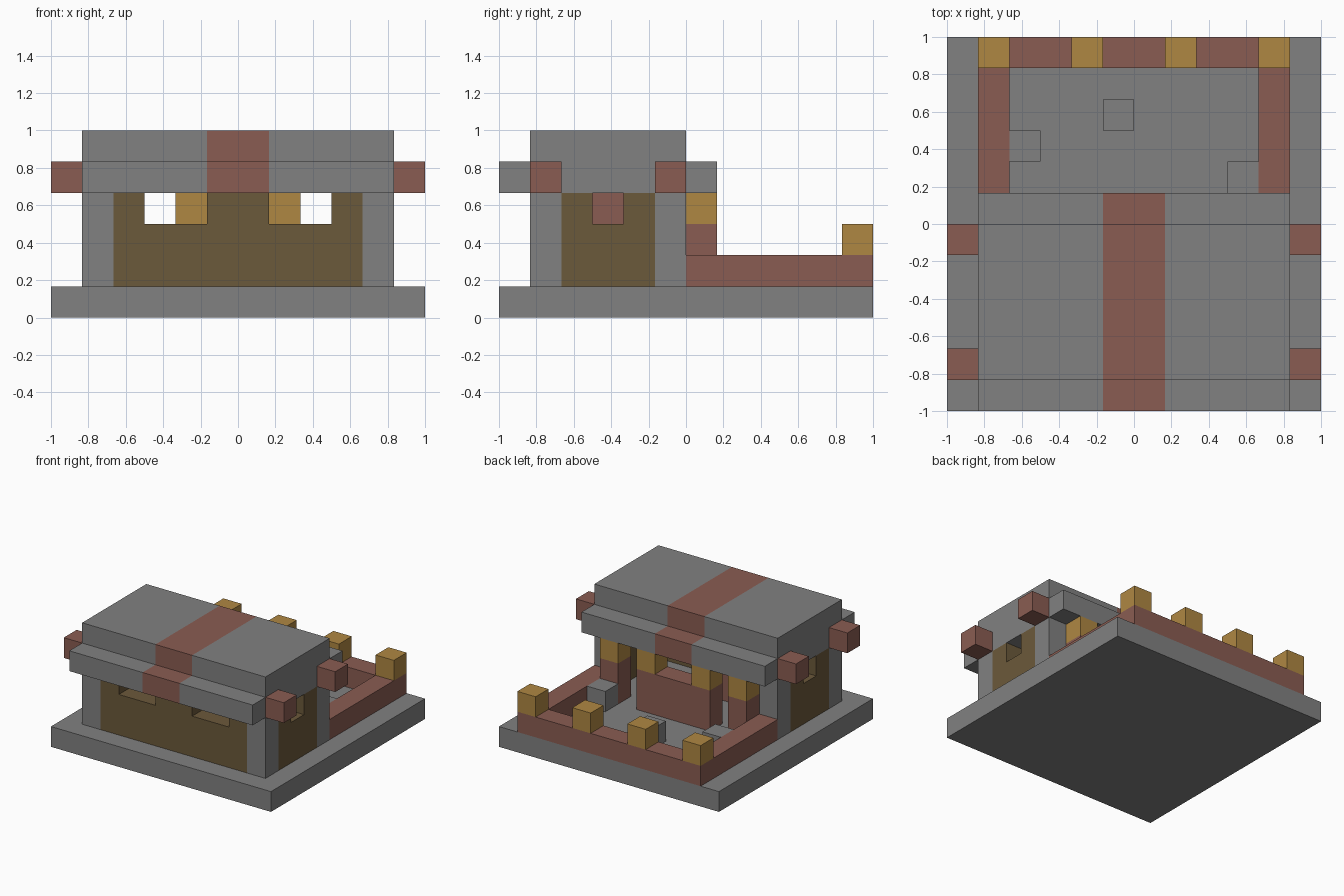
import bpy
import bmesh
from mathutils import Vector

UNIT = 1 / 6  # one building block

default_cube = bpy.data.objects.get("Cube")
if default_cube:
    bpy.data.objects.remove(default_cube, do_unlink=True)


def make_material(name, red, green, blue):
    material = bpy.data.materials.new(name)
    material.use_nodes = True
    colour = (red, green, blue, 1)
    material.diffuse_color = colour
    shader = material.node_tree.nodes["Principled BSDF"]
    shader.inputs["Base Color"].default_value = colour
    shader.inputs["Roughness"].default_value = 0.9
    return material


stone = make_material("stone_grey", 0.22, 0.22, 0.22)
brick = make_material("brick_red", 0.255, 0.108, 0.085)
gold = make_material("lantern_gold", 0.43, 0.245, 0.055)
timber = make_material("timber_brown", 0.148, 0.1, 0.043)


def block(name, material, x, y, z, mirror=False):
    """Box spanning the x, y and z ranges in block units, optionally mirrored over x = 0."""
    low, high = (Vector(corner) * UNIT for corner in zip(x, y, z))
    mesh = bpy.data.meshes.new(name)
    bm = bmesh.new()
    bmesh.ops.create_cube(bm, size=1)
    bmesh.ops.scale(bm, vec=high - low, verts=bm.verts)
    bmesh.ops.translate(bm, vec=(low + high) / 2, verts=bm.verts)
    bm.to_mesh(mesh)
    bm.free()
    mesh.materials.append(material)
    obj = bpy.data.objects.new(name, mesh)
    bpy.context.collection.objects.link(obj)
    if mirror:
        obj.modifiers.new("Mirror", "MIRROR").use_axis[0] = True
    return obj


# Ground slab
block("base_slab", stone, (-6, 6), (-6, 6), (0, 1))

# Corner posts and the red beam ends above them
for place, y in (("front", -5), ("back", -1)):
    block(place + "_corner_posts", stone, (4, 5), (y, y + 1), (1, 4), mirror=True)
    block(place + "_beam_ends", brick, (5, 6), (y, y + 1), (4, 5), mirror=True)

# Front wall with two window openings
block("front_wall_sill", timber, (-4, 4), (-5, -4), (1, 3))
block("front_wall_centre", timber, (-1, 1), (-5, -4), (3, 4))
block("front_wall_ends", timber, (3, 4), (-5, -4), (3, 4), mirror=True)

# Side walls with one small window each
block("side_wall_sills", timber, (4, 5), (-4, -1), (1, 3), mirror=True)
for place, y in (("front", -4), ("back", -2)):
    block("side_wall_" + place + "_piers", timber, (4, 5), (y, y + 1), (3, 4), mirror=True)

# Pillar inside the room
block("inner_pillar", brick, (-1, 1), (-3, -2), (1, 4))

# Counter and posts along the open back, topped with gold blocks
block("back_counter", brick, (-2, 2), (0, 1), (1, 3))
block("back_posts", brick, (3, 4), (0, 1), (1, 3), mirror=True)
for place, x in (("inner", 1), ("outer", 3)):
    block(place + "_post_caps", gold, (x, x + 1), (0, 1), (3, 4), mirror=True)

# Two stepped roof layers with a red centre stripe
for layer, y, z in (("eaves", (-6, 1), (4, 5)), ("roof_top", (-5, 0), (5, 6))):
    block(layer + "_sides", stone, (1, 5), y, z, mirror=True)
    block(layer + "_stripe", brick, (-1, 1), y, z)

# Low yard walls with gold blocks on the back one
block("yard_side_walls", brick, (4, 5), (0, 5), (1, 2), mirror=True)
block("yard_back_wall", brick, (-5, 5), (5, 6), (1, 2))
for place, x in (("inner", 1), ("outer", 4)):
    block("yard_" + place + "_lamps", gold, (x, x + 1), (5, 6), (2, 3), mirror=True)

# Loose stones in the yard
for place, x, y in (("right", -4, 2), ("middle", -1, 3), ("left", 3, 1)):
    block("yard_stone_" + place, stone, (x, x + 1), (y, y + 1), (1, 2))
